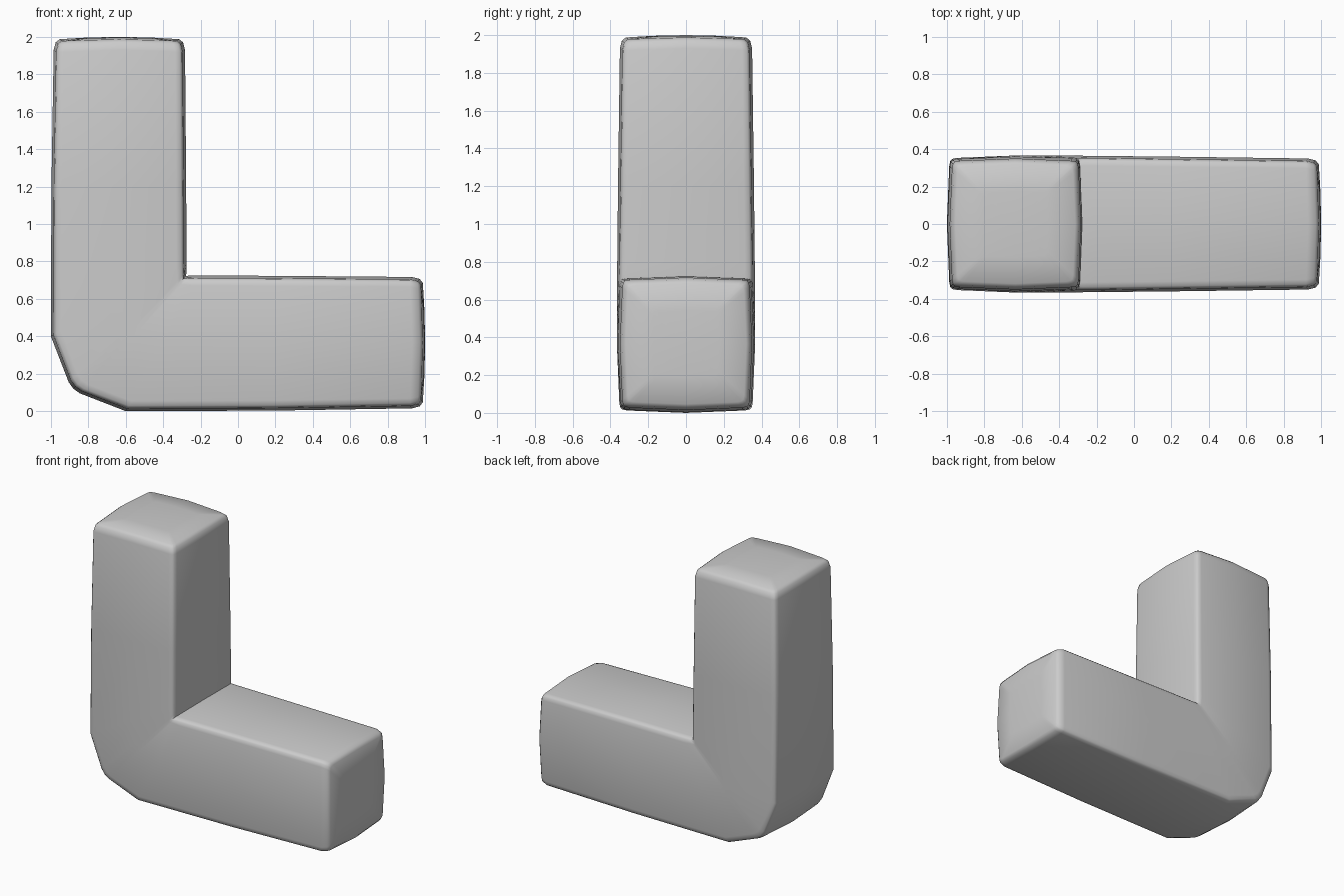
import bpy, bmesh, math
from mathutils import Vector

cube = bpy.data.objects.get("Cube")
if cube:
    bpy.data.objects.remove(cube, do_unlink=True)

grey = bpy.data.materials.new("plain_grey")
grey.use_nodes = True
colour = (0.6, 0.6, 0.6, 1)
grey.diffuse_color = colour
grey.node_tree.nodes["Principled BSDF"].inputs["Base Color"].default_value = colour

# Softly bulging rounded square, one quarter turned four times
quarter = [(1, 0), (0.965, 0.85), (0.95, 0.92), (0.92, 0.95), (0.85, 0.965)]
section = []
for c, s in [(1, 0), (0, 1), (-1, 0), (0, -1)]:
    section += [(c * u - s * v, s * u + c * v) for u, v in quarter]


def ring(outer, inner, half_depth):
    """Cross-section spanning from the outer to the inner side of the bend."""
    a, b = Vector(outer), Vector(inner)
    mid, half = (a + b) / 2, (a - b) / 2
    return [Vector((mid.x + half.x * u, half_depth * v, mid.y + half.y * u))
            for u, v in section]


def cap_ring(scale, height):
    """Domed end of the upright arm."""
    return [Vector((-0.634 - 0.351 * scale * u, 0.35 * scale * v,
                    height - 0.015 * scale * scale * (u * u + v * v)))
            for u, v in section]


def swap(p):
    """Reflect a point of the upright arm onto the level arm."""
    return Vector((p.z - 1, p.y, p.x + 1))


# Upright arm from its domed end down to the bend
upright = [
    cap_ring(0.5, 2.0),
    cap_ring(0.91, 2.0),
    cap_ring(0.97, 1.985),
    cap_ring(1.0, 1.945),
    ring((-0.997, 1.2), (-0.277, 1.2), 0.36),
    ring((-1.0, 0.4), (-0.275, 0.8), 0.366),
    ring((-0.905, 0.155), (-0.276, 0.742), 0.366),
]
mitre = [ring((-0.88, 0.12), (-0.277, 0.723), 0.366)]
level = [[swap(p) for p in r] for r in reversed(upright)]

bm = bmesh.new()
rings = [[bm.verts.new(p) for p in r] for r in upright + mitre + level]
n = len(section)
for r0, r1 in zip(rings, rings[1:]):
    for i in range(n):
        j = (i + 1) % n
        bm.faces.new((r0[i], r0[j], r1[j], r1[i]))

# Close both ends around a central point
tip = Vector((-0.634, 0, 2.0))
for r, p in ((rings[0], tip), (rings[-1], swap(tip))):
    centre = bm.verts.new(p)
    for i in range(n):
        bm.faces.new((r[i], r[(i + 1) % n], centre))
bmesh.ops.recalc_face_normals(bm, faces=bm.faces)

mesh = bpy.data.meshes.new("bent_block")
bm.to_mesh(mesh)
bm.free()
mesh.materials.append(grey)
block = bpy.data.objects.new("bent_block", mesh)
bpy.context.collection.objects.link(block)
bpy.context.view_layer.objects.active = block
block.select_set(True)
bpy.ops.object.shade_smooth_by_angle(angle=math.radians(50))
